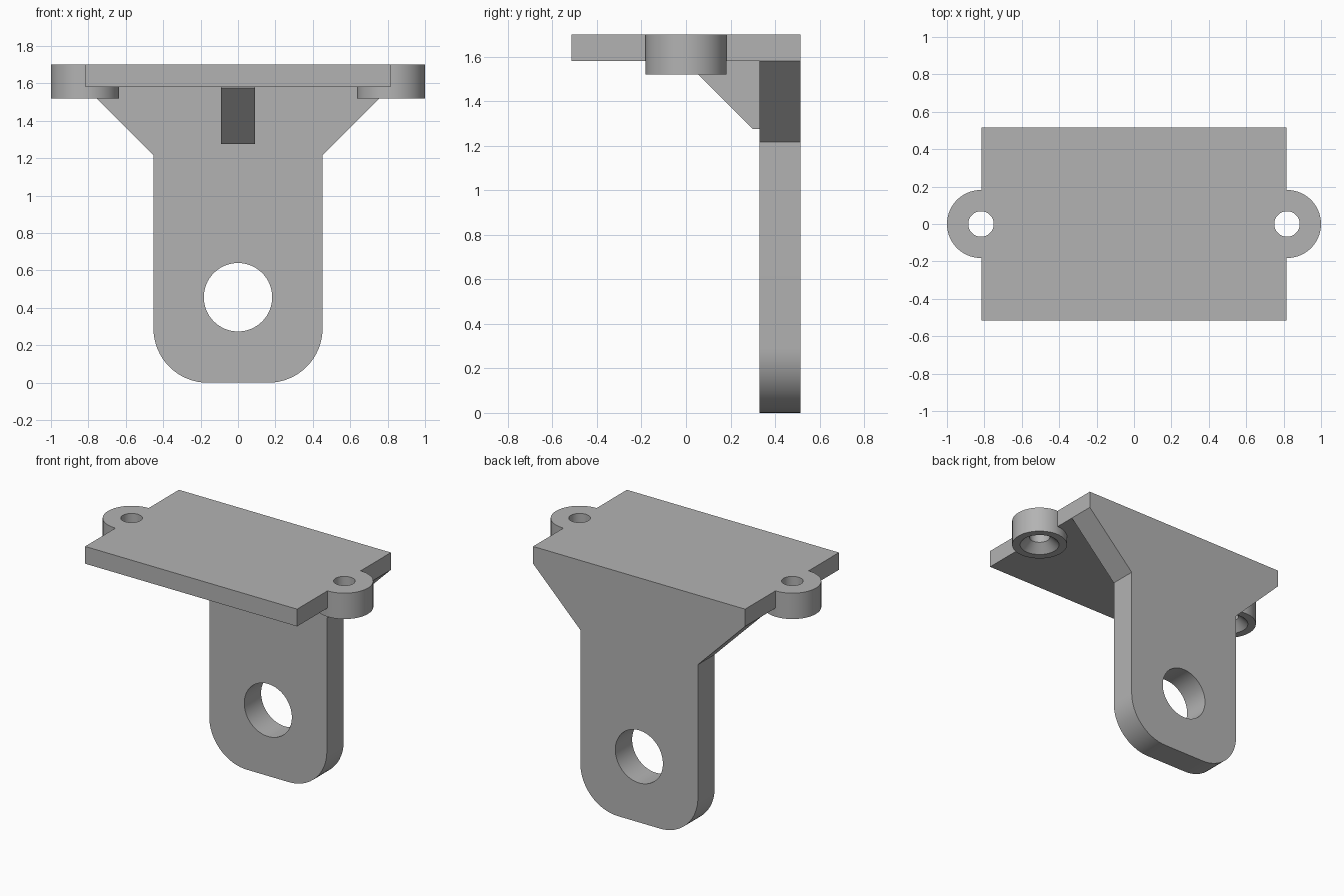
import bpy, bmesh
from math import cos, sin, pi
from mathutils import Vector

cube = bpy.data.objects.get("Cube")
if cube:
    bpy.data.objects.remove(cube, do_unlink=True)

grey = bpy.data.materials.new("plain grey")
grey.use_nodes = True
COLOUR = (0.45, 0.45, 0.45, 1)
grey.diffuse_color = COLOUR
grey.node_tree.nodes["Principled BSDF"].inputs["Base Color"].default_value = COLOUR

TOP, UNDER = 1.70, 1.58              # plate faces
HALF_X, HALF_Y = 0.815, 0.515        # plate half sizes
TAB_FRONT, TAB_HALF = 0.33, 0.452
CORNER = 0.29
BOSS_R, BOSS_BOTTOM = 0.182, 1.52


def extrude(name, points, offset):
    """Prism from a closed outline of 3D points, swept along offset."""
    bm = bmesh.new()
    face = bm.faces.new([bm.verts.new(p) for p in points])
    swept = bmesh.ops.extrude_face_region(bm, geom=[face])["geom"]
    bmesh.ops.translate(bm, vec=Vector(offset),
                        verts=[v for v in swept if isinstance(v, bmesh.types.BMVert)])
    bmesh.ops.recalc_face_normals(bm, faces=bm.faces)
    mesh = bpy.data.meshes.new(name)
    bm.to_mesh(mesh)
    bm.free()
    mesh.materials.append(grey)
    obj = bpy.data.objects.new(name, mesh)
    bpy.context.collection.objects.link(obj)
    return obj


def cone(name, x, r_low, r_high, z_low, z_high):
    """Upright cylinder or cone."""
    bpy.ops.mesh.primitive_cone_add(vertices=64, radius1=r_low, radius2=r_high,
                                    depth=z_high - z_low,
                                    location=(x, 0, (z_low + z_high) / 2))
    obj = bpy.context.object
    obj.name = name
    obj.data.materials.append(grey)
    return obj


def combine(target, other, operation):
    """Merge or cut with another part, then drop that part."""
    mod = target.modifiers.new(operation, 'BOOLEAN')
    mod.operation, mod.solver, mod.object = operation, 'EXACT', other
    bpy.context.view_layer.objects.active = target
    bpy.ops.object.modifier_apply(modifier=mod.name)
    bpy.data.objects.remove(other, do_unlink=True)


# Top plate
plate = [(-HALF_X, -HALF_Y, UNDER), (HALF_X, -HALF_Y, UNDER),
         (HALF_X, HALF_Y, UNDER), (-HALF_X, HALF_Y, UNDER)]
bracket = extrude("bracket", plate, (0, 0, TOP - UNDER))

# Hanging tab: rounded foot, straight sides, flared shoulders under the plate
half = [(TAB_HALF - CORNER + CORNER * sin(a), CORNER - CORNER * cos(a))
        for a in [i * pi / 32 for i in range(17)]]
half += [(TAB_HALF, UNDER - HALF_X + TAB_HALF), (HALF_X, UNDER)]
outline = half + [(-x, z) for x, z in reversed(half)]
tab = extrude("tab", [(x, TAB_FRONT, z) for x, z in outline],
              (0, HALF_Y - TAB_FRONT, 0))
combine(bracket, tab, 'UNION')

# Gusset between plate and tab
rib = [(0.4, 1.275), (0.3, 1.275), (0, 1.575), (0, 1.64), (0.4, 1.64)]
gusset = extrude("gusset", [(-0.09, y, z) for y, z in rib], (0.18, 0, 0))
combine(bracket, gusset, 'UNION')

# Screw ears on both sides
for side in (-1, 1):
    x = side * (1 - BOSS_R)
    combine(bracket, cone("ear", x, BOSS_R, BOSS_R, BOSS_BOTTOM, TOP), 'UNION')

# Screw holes, countersunk from below
for side in (-1, 1):
    x = side * (1 - BOSS_R)
    combine(bracket, cone("screw_hole", x, 0.068, 0.068, 1.4, 1.8), 'DIFFERENCE')
    combine(bracket, cone("countersink", x, 0.142, 0.068, 1.508, 1.578), 'DIFFERENCE')

# Round hole through the tab
ring = [(0.183 * cos(i * pi / 32), 0.2, 0.457 + 0.183 * sin(i * pi / 32))
        for i in range(64)]
combine(bracket, extrude("tab_hole", ring, (0, 0.5, 0)), 'DIFFERENCE')

# Smooth curves, sharp corners
bpy.ops.object.select_all(action='DESELECT')
bracket.select_set(True)
bpy.context.view_layer.objects.active = bracket
bpy.ops.object.shade_smooth_by_angle(angle=pi / 6)
